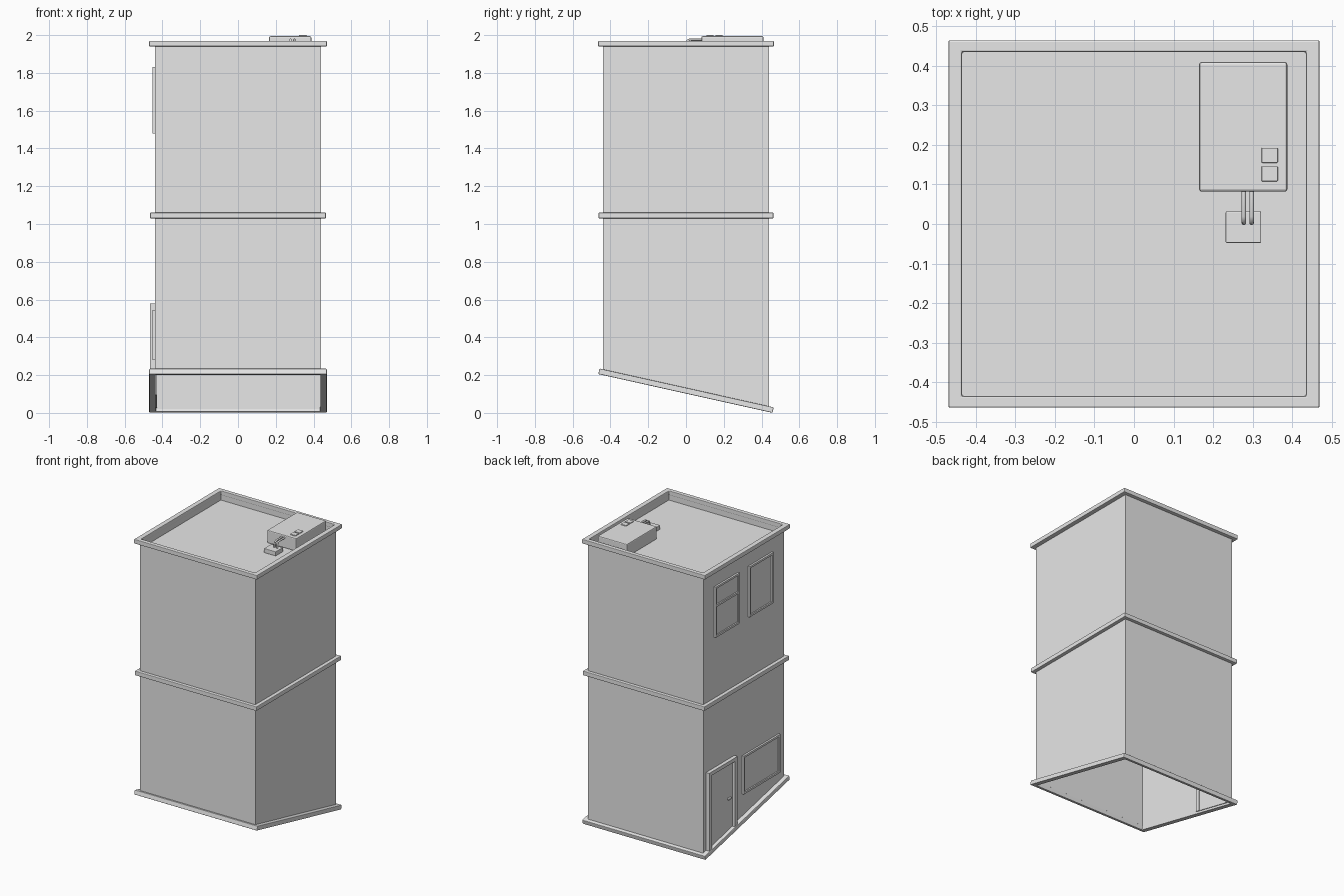
import bpy, bmesh, math
from mathutils import Matrix

cube = bpy.data.objects.get("Cube")
if cube:
    bpy.data.objects.remove(cube, do_unlink=True)

grey = bpy.data.materials.new("plain_grey")
grey.use_nodes = True
COLOR = (0.8, 0.8, 0.8, 1)
grey.diffuse_color = COLOR
grey.node_tree.nodes["Principled BSDF"].inputs["Base Color"].default_value = COLOR

HALF = 0.44                      # half width of the walls
TILT = math.radians(12.55)       # slope of the ground
WALL_TOP, ROOF_Z = 1.945, 1.905


def ground(y):
    return 0.1175 - math.tan(TILT) * y


def add(name, bm, bevel=0):
    mesh = bpy.data.meshes.new(name)
    bm.to_mesh(mesh)
    bm.free()
    mesh.materials.append(grey)
    ob = bpy.data.objects.new(name, mesh)
    bpy.context.collection.objects.link(ob)
    if bevel:
        mod = ob.modifiers.new("edge_bevel", "BEVEL")
        mod.width, mod.segments = bevel, 2
    return ob


def box(name, x, y, z, bevel=0, sloped=False):
    """Box between (min, max) pairs; a sloped one stands on the ground line."""
    bm = bmesh.new()
    bmesh.ops.create_cube(bm, size=1)
    for v in bm.verts:
        low = v.co.z < 0
        v.co = [r[0] if c < 0 else r[1] for c, r in zip(v.co, (x, y, z))]
        if low and sloped:
            v.co.z = ground(v.co.y)
    return add(name, bm, bevel)


def ring(name, half_x, half_y, inner_x, inner_y, height, z, tilt=0):
    """Rectangular band running around the building."""
    bm = bmesh.new()
    rows = []
    for hx, hy, h in ((half_x, half_y, -1), (half_x, half_y, 1),
                      (inner_x, inner_y, 1), (inner_x, inner_y, -1)):
        rows.append([bm.verts.new((sx * hx, sy * hy, h * height / 2))
                     for sx, sy in ((-1, -1), (1, -1), (1, 1), (-1, 1))])
    for r in range(4):
        a, b = rows[r], rows[(r + 1) % 4]
        for i in range(4):
            j = (i + 1) % 4
            bm.faces.new((a[i], a[j], b[j], b[i]))
    bm.transform(Matrix.Translation((0, 0, z)) @ Matrix.Rotation(-tilt, 4, "X"))
    return add(name, bm, 0.004)


# Open shell of walls with a sloped lower edge
bm = bmesh.new()
corners = ((-HALF, -HALF), (HALF, -HALF), (HALF, HALF), (-HALF, HALF))
low = [bm.verts.new((x, y, ground(y))) for x, y in corners]
top = [bm.verts.new((x, y, WALL_TOP)) for x, y in corners]
for i in range(4):
    j = (i + 1) % 4
    bm.faces.new((low[i], low[j], top[j], top[i]))
walls = add("walls", bm)
shell = walls.modifiers.new("thickness", "SOLIDIFY")
shell.thickness, shell.offset = 0.005, -1

# Roof deck and the three bands
box("roof_deck", (-0.437, 0.437), (-0.437, 0.437), (ROOF_Z - 0.005, ROOF_Z))
ring("roof_cornice", 0.47, 0.465, 0.435, 0.435, 0.03, 1.955)
ring("middle_band", 0.465, 0.463, 0.437, 0.437, 0.03, 1.045)
ring("base_band", 0.47, 0.4725, 0.436, 0.447, 0.03, 0.1175, TILT)


def window(name, y, z, bar=0.014, split=None):
    """Raised frame with a sunken pane on the right-hand (-x) wall."""
    depth = (-0.453, -HALF + 0.002)
    for tag, yy in (("back", (y[1] - bar, y[1])), ("front", (y[0], y[0] + bar))):
        box(f"{name}_{tag}_stile", depth, yy, z)
    rails = [("bottom", z[0]), ("top", z[1] - bar)]
    if split:
        rails.append(("middle", split))
    for tag, zz in rails:
        box(f"{name}_{tag}_rail", depth, (y[0] + bar, y[1] - bar), (zz, zz + bar))
    box(f"{name}_pane", (-0.444, -HALF + 0.002), (y[0] + bar, y[1] - bar),
        (z[0] + bar, z[1] - bar))


window("upper_sash_window", (0.06, 0.32), (1.48, 1.83), split=1.69)
window("upper_plain_window", (-0.31, -0.05), (1.48, 1.83))
window("lower_window", (-0.385, 0.015), (0.28, 0.545))

# Door, its frame and handle
frame_x = (-0.465, -0.428)
box("door_back_jamb", frame_x, (0.38, 0.41), (0, 0.58), sloped=True)
box("door_front_jamb", frame_x, (0.10, 0.13), (0, 0.58), sloped=True)
box("door_lintel", frame_x, (0.13, 0.38), (0.555, 0.58))
box("door_leaf", (-0.446, -0.431), (0.13, 0.38), (0, 0.555), sloped=True)
box("door_handle", (-0.46, -0.445), (0.155, 0.185), (0.305, 0.317), 0.003)

# Rooftop unit with two raised switches and a junction box
box("rooftop_unit", (0.165, 0.388), (0.082, 0.41), (ROOF_Z, 1.994), 0.006)
for name, y in (("front_switch", 0.108), ("back_switch", 0.155)):
    box(name, (0.323, 0.364), (y, y + 0.038), (1.99, 2.0), 0.002)
box("junction_box", (0.232, 0.322), (-0.048, 0.032), (ROOF_Z, 1.935), 0.003)

# Two bent pipes linking them
for name, x in (("left_pipe", 0.298), ("right_pipe", 0.278)):
    curve = bpy.data.curves.new(name, "CURVE")
    curve.dimensions = "3D"
    curve.bevel_depth, curve.bevel_resolution = 0.006, 2
    path = ((0.003, 1.93), (0.003, 1.958), (0.008, 1.97), (0.02, 1.976), (0.09, 1.976))
    spline = curve.splines.new("POLY")
    spline.points.add(len(path) - 1)
    for p, (y, z) in zip(spline.points, path):
        p.co = (x, y, z, 1)
    curve.materials.append(grey)
    bpy.context.collection.objects.link(bpy.data.objects.new(name, curve))
